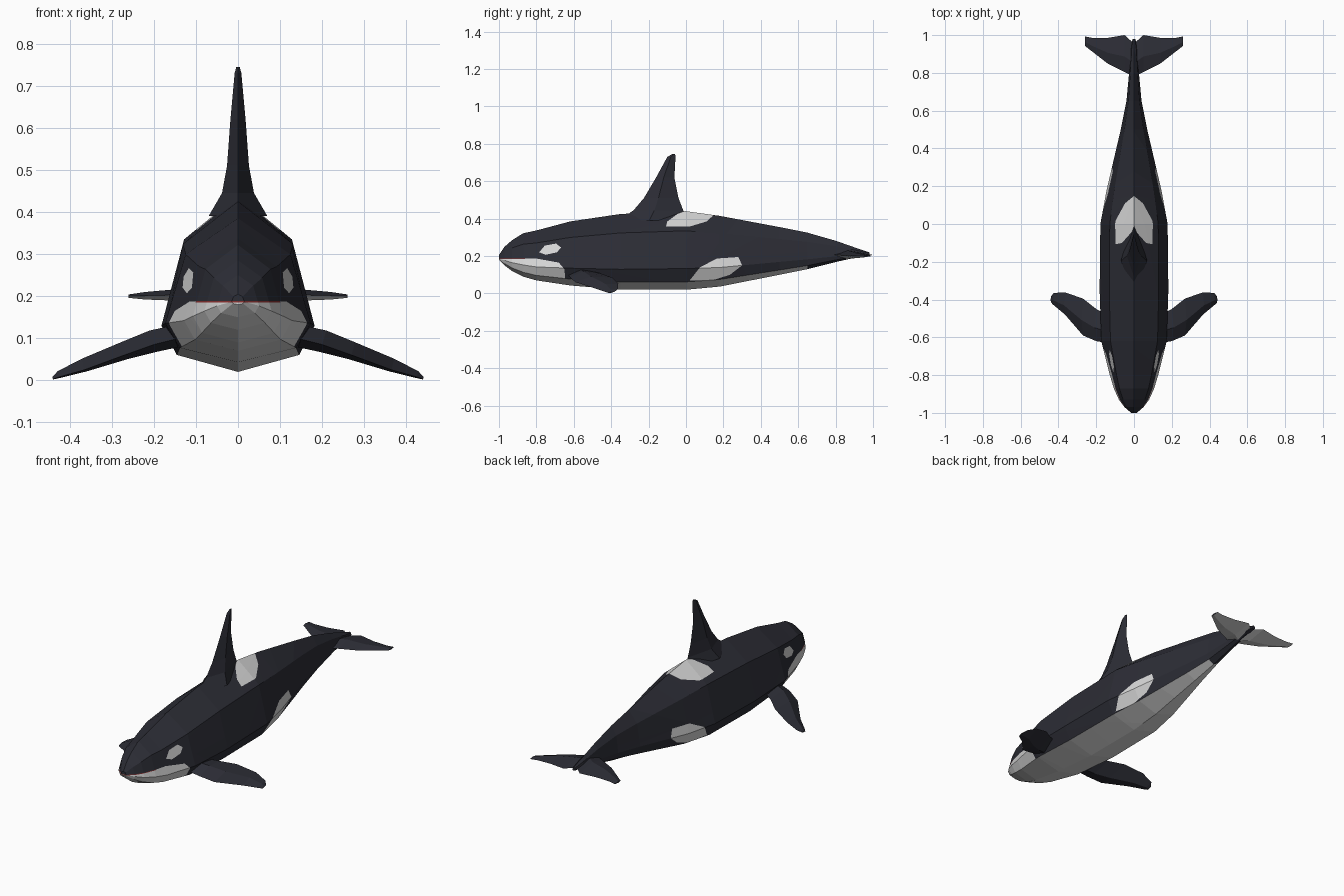
import bpy, bmesh
from mathutils import Vector

if "Cube" in bpy.data.objects:
    bpy.data.objects.remove(bpy.data.objects["Cube"])


def material(name, rgb):
    m = bpy.data.materials.new(name)
    m.diffuse_color = (*rgb, 1)
    m.use_nodes = True
    m.node_tree.nodes["Principled BSDF"].inputs["Base Color"].default_value = m.diffuse_color
    return m


MATS = [material("black_skin", (0.025, 0.026, 0.036)),
        material("white_skin", (0.68, 0.68, 0.68)),
        material("mouth_red", (0.25, 0.03, 0.03))]
BLACK, WHITE, RED = range(3)


def loft(rings):
    """Skin a list of closed rings and cap both ends."""
    bm = bmesh.new()
    loops = [[bm.verts.new(p) for p in ring] for ring in rings]
    n = len(loops[0])
    for a, b in zip(loops, loops[1:]):
        for i in range(n):
            j = (i + 1) % n
            bm.faces.new((a[i], a[j], b[j], b[i]))
    bm.faces.new(loops[0])
    bm.faces.new(loops[-1])
    bmesh.ops.recalc_face_normals(bm, faces=bm.faces[:])
    bm.normal_update()
    return bm


def finish(bm, name):
    mesh = bpy.data.meshes.new(name)
    bm.to_mesh(mesh)
    bm.free()
    for m in MATS:
        mesh.materials.append(m)
    ob = bpy.data.objects.new(name, mesh)
    bpy.context.collection.objects.link(ob)
    return ob


def paint(bm, outline, mat):
    """Cut a convex (y, z) outline through both flanks and colour the inside."""
    pts = [Vector((0, y, z)) for y, z in outline]
    mid = sum(pts, Vector()) / len(pts)
    planes, faces = [], bm.faces[:]
    for a, b in zip(pts, pts[1:] + pts[:1]):
        no = (b - a).cross(Vector((1, 0, 0))).normalized()
        if no.dot(mid - a) > 0:
            no = -no
        planes.append((a, no))
        geom = set(faces)
        for f in faces:
            geom.update(f.edges)
            geom.update(f.verts)
        bmesh.ops.bisect_plane(bm, geom=list(geom), dist=1e-5, plane_co=a, plane_no=no)
        faces = [f for f in bm.faces
                 if all(n.dot(f.calc_center_median() - c) < 0 for c, n in planes)]
    for f in faces:
        f.material_index = mat


# Body: y, half width, top, bottom
STATIONS = [(-1.0, .015, .205, .18), (-.97, .05, .25, .15), (-.93, .08, .285, .12),
            (-.87, .107, .322, .09), (-.8, .128, .337, .07), (-.62, .173, .385, .043),
            (-.35, .182, .425, .02), (0, .178, .44, .02), (.18, .145, .415, .037),
            (.5, .07, .355, .1), (.65, .04, .325, .13), (.8, .026, .282, .168),
            (.92, .018, .24, .195), (.98, .008, .22, .2)]
# Right half of the cross-section: width fraction, height fraction
SECTION = [(0, 1), (.72, .75), (1, .27), (.8, .1), (0, 0)]
SECTION += [(-u, v) for u, v in SECTION[-2:0:-1]]

body = loft([[(u * w, y, lo + v * (hi - lo)) for u, v in SECTION]
             for y, w, hi, lo in STATIONS])

# White belly: the lowest faces, up to the tail stock
for f in body.faces:
    c = f.calc_center_median()
    if f.normal.z < -.6 and c.y < .7:
        f.material_index = WHITE
# Chin, eye patch, flank patch, saddle patch, lip line
paint(body, [(-1.1, .187), (-.8, .187), (-.68, .165), (-.65, .13), (-.63, -.1), (-1.1, -.1)], WHITE)
paint(body, [(-.785, .22), (-.755, .256), (-.695, .267), (-.668, .246), (-.69, .22), (-.75, .207)], WHITE)
paint(body, [(.02, .07), (.075, .14), (.165, .187), (.28, .195), (.3, .15), (.235, .1), (.14, .07)], WHITE)
paint(body, [(-.107, .358), (-.1, .385), (0, .46), (.17, .46), (.16, .43), (.11, .385), (.02, .358)], WHITE)
paint(body, [(-1.1, .185), (-1.1, .188), (-.86, .188), (-.86, .185)], RED)
finish(body, "body")


def blade(front, back, thick):
    """Diamond section between a leading and a trailing point."""
    front, back, thick = Vector(front), Vector(back), Vector(thick)
    mid = front.lerp(back, .42)
    return [front, mid + thick, back, mid - thick]


# Dorsal fin: z, leading y, trailing y, half thickness
FIN = [(.39, -.36, .03, .07), (.445, -.28, -.015, .038), (.51, -.225, -.04, .026),
       (.62, -.16, -.062, .018), (.73, -.1, -.056, .008), (.745, -.075, -.058, .004)]
finish(loft([blade((0, f, z), (0, b, z), (t, 0, 0)) for z, f, b, t in FIN]), "dorsal_fin")

# Flippers: x, leading y, trailing y, leading z, trailing z, half thickness
FLIPPER = [(.14, -.63, -.48, .1, .115, .025), (.2, -.62, -.45, .085, .105, .025),
           (.27, -.59, -.395, .06, .085, .02), (.365, -.48, -.362, .025, .052, .015),
           (.425, -.43, -.365, .008, .022, .008), (.44, -.415, -.385, .003, .008, .003)]
for side, s in (("left", 1), ("right", -1)):
    finish(loft([blade((s * x, f, zf), (s * x, b, zb), (s * t * .4, 0, t))
                 for x, f, b, zf, zb, t in FLIPPER]), side + "_flipper")

# Tail flukes: x, leading y, trailing y, z, half thickness
FLUKE = [(0, .78, .955, .208, .024), (.05, .805, 1.0, .206, .019), (.14, .85, .985, .203, .014),
         (.22, .912, .985, .201, .009), (.26, .943, .993, .2, .004)]
SPAN = [(-x, *r) for x, *r in FLUKE[:0:-1]] + FLUKE
flukes = loft([blade((x, f, z), (x, b, z), (0, 0, t)) for x, f, b, z, t in SPAN])
for f in flukes.faces:
    if f.normal.z < -.2:
        f.material_index = WHITE
finish(flukes, "tail_flukes")
